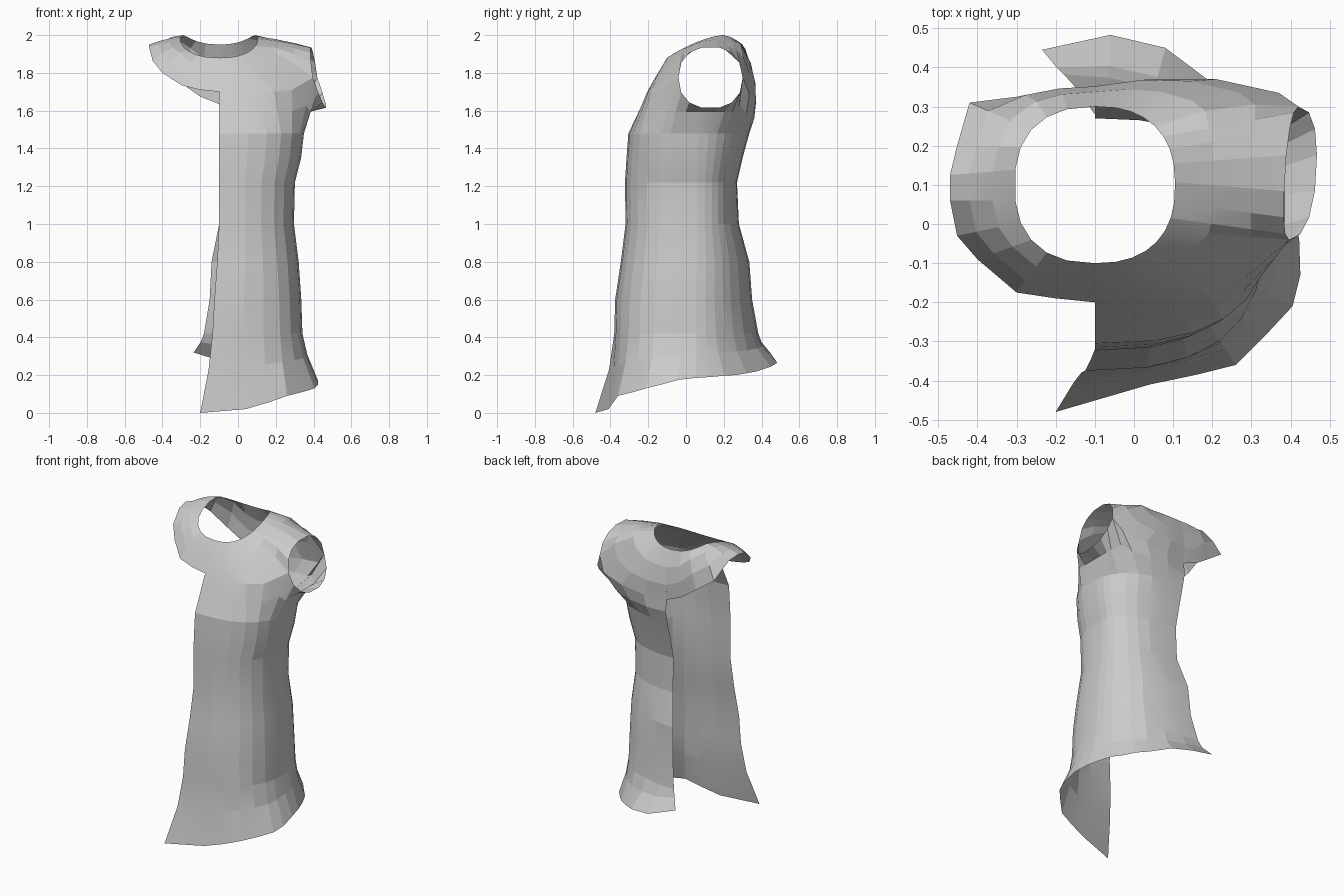
import bpy, math
from mathutils import Vector as V

if "Cube" in bpy.data.objects:
    bpy.data.objects.remove(bpy.data.objects["Cube"])

CX = -0.1          # garment centre line
A, B, N = 5, 12, 16  # columns: front edge .. A | arm | B .. back edge


def angles(ta, tb):
    """Column angles, front edge (-90) to back edge (+90)."""
    out = []
    for j in range(N + 1):
        if j <= A:
            out.append(-90 + (ta + 90) * j / A)
        elif j <= B:
            out.append(ta + (tb - ta) * (j - A) / (B - A))
        else:
            out.append(tb + (90 - tb) * (j - B) / (N - B))
    return [math.radians(t) for t in out]


def sp(v, n):
    return math.copysign(abs(v) ** (2 / n), v)


def body_ring(z, xs, yf, yb, df, db, nb):
    """Rounded half section; df/db pull the open edges sideways."""
    pts = []
    cy = 0.03
    for j, t in enumerate(angles(-22, 40)):
        c, s = max(0, math.cos(t)), math.sin(t)
        n = 2.7 if s < 0 else nb
        x = CX + (xs - CX) * sp(c, n)
        y = cy + sp(s, n) * ((cy - yf) if s < 0 else (yb - cy))
        x += df * max(0, 1 - j / 3) + db * max(0, 1 - (N - j) / 3)
        pts.append(V((x, y, z)))
    return pts


def neck_point(t, side):
    c, s = max(0, math.cos(t)), math.sin(t)
    y = 0.1 + 0.2 * sp(s, 2.4)
    z = 2 - (0.12 * ((0.2 - y) / 0.3) ** 1.6 if y < 0.2 else 0.05 * ((y - 0.2) / 0.1) ** 1.5)
    return V((CX + side * 0.205 * sp(c, 2.4), y, z))


def bulged(neck, outer, f, a, b, back_from):
    """Row between neck and outer edge, rounded at shoulder corners a and b."""
    row = []
    k = 4 * f * (1 - f)
    for j, (n, o) in enumerate(zip(neck, outer)):
        p = n.lerp(o, f)
        gb, ga = math.exp(-((j - b) / 1.3) ** 2), math.exp(-((j - a) / 1.3) ** 2)
        p.z += k * (0.005 + 0.045 * gb + 0.03 * ga)
        if j > back_from:
            p.y += k * 0.024
        row.append(p)
    return row


def loft(rows):
    verts, faces = [], []
    w = len(rows[0])
    for r in rows:
        verts.extend(r)
    for i in range(len(rows) - 1):
        for j in range(w - 1):
            a = i * w + j
            faces.append((a, a + 1, a + 1 + w, a + w))
    return verts, faces


def make(name, *lofts):
    verts, faces = [], []
    for vs, fs in lofts:
        k = len(verts)
        verts += [tuple(v) for v in vs]
        faces += [tuple(i + k for i in f) for f in fs]
    me = bpy.data.meshes.new(name)
    me.from_pydata(verts, [], faces)
    ob = bpy.data.objects.new(name, me)
    bpy.context.collection.objects.link(ob)
    bpy.context.view_layer.objects.active = ob
    ob.select_set(True)
    bpy.ops.object.mode_set(mode='EDIT')
    bpy.ops.mesh.select_all(action='SELECT')
    bpy.ops.mesh.remove_doubles(threshold=0.0005)
    bpy.ops.mesh.normals_make_consistent(inside=False)
    bpy.ops.object.mode_set(mode='OBJECT')
    bpy.ops.object.shade_smooth_by_angle(angle=math.radians(9))
    ob.select_set(False)


# Shoulder row: chest points, upper and lower half of the cuff, back points
front = [(-.1, -.2, 1.70), (0, -.205, 1.70), (.1, -.2, 1.70), (.19, -.185, 1.70), (.285, -.135, 1.71)]
back = [(.37, .335, 1.69), (.21, .37, 1.66), (.05, .37, 1.64), (-.1, .345, 1.635)]


def cuff(j, up):
    p = math.pi * (j - A) / (B - A)
    c, s = math.cos(p), math.sin(p) * up
    x = 0.408 - 0.012 * c - (0.022 if s > 0 else 0.058) * sp(s, 2.3)
    return (x, 0.13 - 0.17 * sp(c, 2.3), 1.775 + 0.163 * sp(s, 2.3))


def shoulder(up):
    return [V(p) for p in front + [cuff(j, up) for j in range(A, B + 1)] + back]


upper, lower = shoulder(1), shoulder(-1)
neck = [neck_point(t, 1) for t in angles(-32, 45)]
yoke = [bulged(neck, upper, f, A, B, B - 1) for f in (0.35, 0.7)]

# Body rows: z, side x, front y, back y, front and back edge offsets, back roundness
rows = [body_ring(*r) for r in (
    (1.48, .350, -.305, .335, 0, 0, 2.4),
    (1.35, .335, -.315, .300, 0, 0, 2.4),
    (1.22, .302, -.323, .270, 0, 0, 2.4),
    (1.00, .297, -.320, .280, 0, 0, 2.3),
    (0.80, .322, -.345, .335, -.01, -.04, 2.1),
    (0.60, .336, -.375, .350, -.025, -.05, 2.0),
    (0.42, .342, -.380, .383, -.035, -.08, 1.9))]
armpit = [l.lerp(c, 0.5) for l, c in zip(lower, rows[0])]
for j, p in enumerate(armpit):
    if A < j < B:
        p.x, p.z = 0.385, 1.595
    elif j >= B:
        p.y += 0.012

# Flared, slanting hem
hem = [V(p) for p in (
    (-.2, -.48, 0), (.04, -.41, .02), (.16, -.385, .055), (.26, -.36, .09), (.34, -.28, .11),
    (.405, -.21, .13), (.425, -.13, .15), (.422, -.04, .175), (.405, .05, .185), (.38, .13, .19),
    (.345, .205, .197), (.3, .26, .2), (.25, .32, .21), (.18, .375, .22), (.08, .45, .245),
    (-.06, .483, .265), (-.235, .445, .32))]
low = [r.lerp(h, 0.45) for r, h in zip(rows[-1], hem)]
for p, r in zip(low, rows[-1]):
    p.x += (r.x - p.x) * 0.3
    p.y += (r.y - p.y) * 0.4

make("tunic_body_and_sleeve", loft([neck] + yoke + [upper]),
     loft([lower, armpit] + rows + [low, hem]))

# Left shoulder yoke, cut away below
edge = [V(p) for p in (
    (-.1, -.2, 1.70), (-.2, -.19, 1.71), (-.3, -.175, 1.735), (-.4, -.09, 1.80), (-.452, -.03, 1.865),
    (-.47, .06, 1.935), (-.47, .125, 1.95), (-.452, .2, 1.93), (-.42, .31, 1.83), (-.3, .325, 1.745),
    (-.2, .34, 1.675), (-.1, .345, 1.635))]
k = len(edge) - 1
lneck = [neck_point(math.radians(-90 + 180 * i / k), -1) for i in range(k + 1)]
lrows = [bulged(lneck, edge, f, 3, 8.5, 8) for f in (0.35, 0.7)]
make("left_yoke", loft([lneck] + lrows + [edge]))
